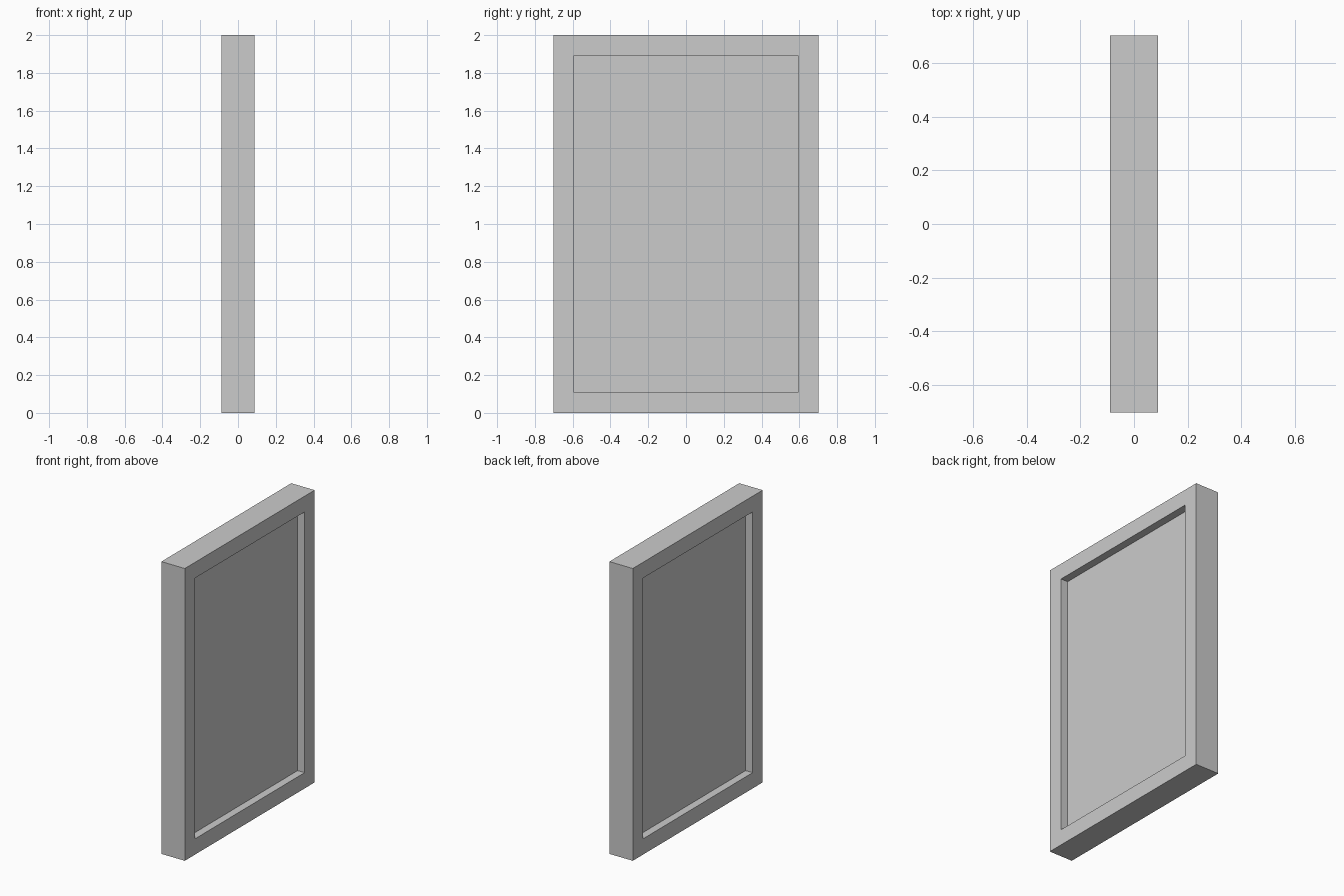
import bpy, bmesh
from mathutils import Matrix

if "Cube" in bpy.data.objects:
    bpy.data.objects.remove(bpy.data.objects["Cube"])

THICK, WIDTH, HEIGHT = 0.177, 1.404, 2.0
BORDER, RECESS = 0.108, 0.053

# Solid slab standing on the ground
bm = bmesh.new()
bmesh.ops.create_cube(bm, size=1, matrix=Matrix.Translation((0, 0, HEIGHT / 2))
                      @ Matrix.Diagonal((THICK, WIDTH, HEIGHT, 1)))

# Recessed panel on both broad sides, leaving a raised border
sides = [f for f in bm.faces if abs(f.normal.x) > 0.9]
for face in sides:
    normal = face.normal.copy()
    bmesh.ops.inset_individual(bm, faces=[face], thickness=BORDER, use_even_offset=True)
    inner = bmesh.ops.extrude_discrete_faces(bm, faces=[face])["faces"][0]
    bmesh.ops.translate(bm, verts=inner.verts, vec=-normal * RECESS)

bmesh.ops.recalc_face_normals(bm, faces=bm.faces)
mesh = bpy.data.meshes.new("framed_panel")
bm.to_mesh(mesh)
bm.free()
panel = bpy.data.objects.new("framed_panel", mesh)
bpy.context.collection.objects.link(panel)
